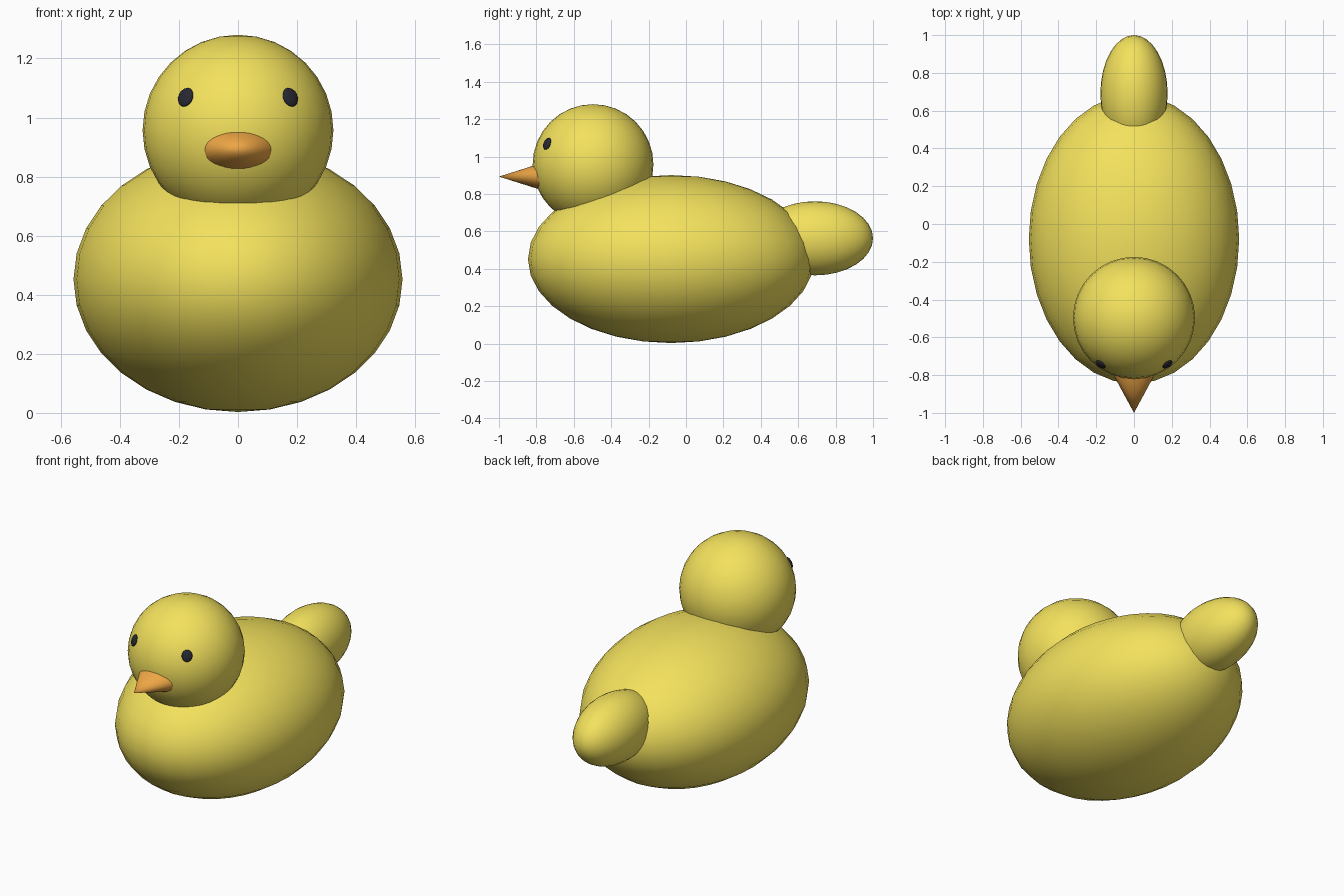
import bpy
from math import pi
from mathutils import Vector

if "Cube" in bpy.data.objects:
    bpy.data.objects.remove(bpy.data.objects["Cube"])


def material(name, color):
    mat = bpy.data.materials.new(name)
    mat.diffuse_color = (*color, 1)
    mat.use_nodes = True
    mat.node_tree.nodes["Principled BSDF"].inputs["Base Color"].default_value = mat.diffuse_color
    return mat


yellow = material("yellow", (0.90, 0.76, 0.11))
orange = material("orange", (0.85, 0.38, 0.06))
dark = material("dark", (0.02, 0.02, 0.03))


def finish(obj, name, mat):
    obj.name = name
    obj.data.materials.append(mat)
    bpy.ops.object.shade_smooth_by_angle()
    return obj


def ellipsoid(name, center, radii, mat, segments=32, rings=16):
    bpy.ops.mesh.primitive_uv_sphere_add(segments=segments, ring_count=rings,
                                         radius=1, location=center)
    obj = bpy.context.object
    obj.scale = radii
    return finish(obj, name, mat)


# Body, head and tail
head_center = Vector((0, -0.497, 0.957))
ellipsoid("body", (0, -0.08, 0.452), (0.557, 0.765, 0.449), yellow)
ellipsoid("head", head_center, (0.323, 0.323, 0.323), yellow)
ellipsoid("tail", (0, 0.69, 0.563), (0.178, 0.31, 0.198), yellow)

# Flattened cone beak, its base buried in the head
bpy.ops.mesh.primitive_cone_add(vertices=32, radius1=1, radius2=0, depth=0.25,
                                location=(0, -0.875, 0.893),
                                rotation=(pi / 2, 0, 0))
beak = bpy.context.object
beak.scale = (0.135, 0.079, 1)
finish(beak, "beak", orange)

# Eyes: flat buttons lying on the head surface
for side, label in ((-1, "left"), (1, "right")):
    normal = Vector((side * 0.178, -0.247, 0.112)).normalized()
    eye = ellipsoid("eye_" + label, head_center + normal * 0.323,
                    (0.030, 0.034, 0.012), dark, 16, 8)
    eye.rotation_euler = normal.to_track_quat('Z', 'Y').to_euler()
